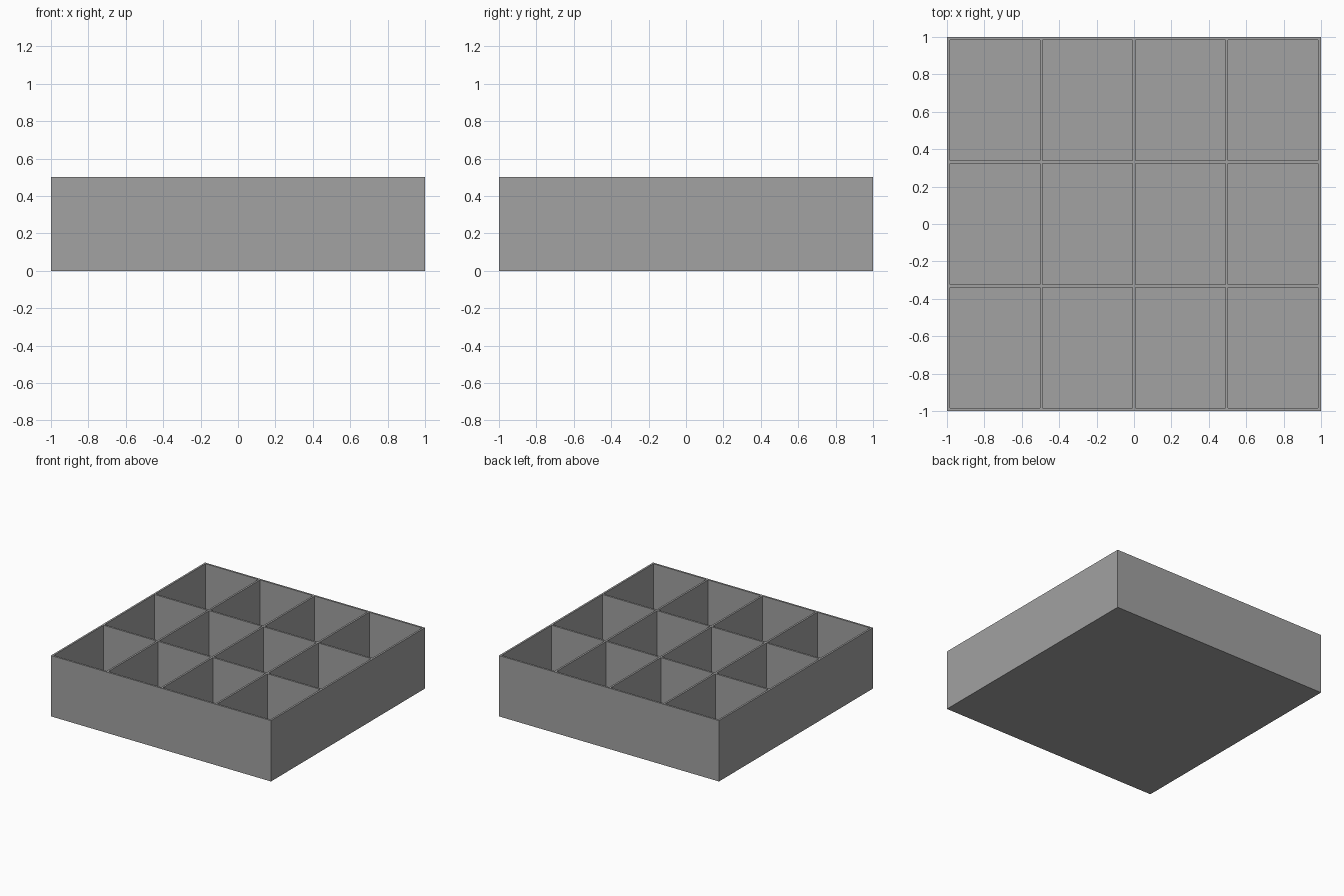
import bpy, bmesh
from mathutils import Vector

if "Cube" in bpy.data.objects:
    bpy.data.objects.remove(bpy.data.objects["Cube"])

HEIGHT, WALL, FLOOR = 0.5, 0.0156, 0.0156
COLUMNS, ROWS = 4, 3

grey = bpy.data.materials.new("grey")
grey.diffuse_color = (0.36, 0.36, 0.36, 1)
grey.use_nodes = True
grey.node_tree.nodes["Principled BSDF"].inputs["Base Color"].default_value = grey.diffuse_color


def pocket_edges(count):
    """Start and end of each pocket along one 2 unit side."""
    size = (2 - WALL * (count + 1)) / count
    starts = [-1 + WALL + i * (size + WALL) for i in range(count)]
    return [(s, s + size) for s in starts]


columns, rows = pocket_edges(COLUMNS), pocket_edges(ROWS)

# Solid block
bm = bmesh.new()
bmesh.ops.create_cube(bm, size=1)
bmesh.ops.scale(bm, vec=(2, 2, HEIGHT), verts=bm.verts)
bmesh.ops.translate(bm, vec=(0, 0, HEIGHT / 2), verts=bm.verts)


def top_faces():
    return [f for f in bm.faces if f.calc_center_median().z > HEIGHT - 1e-4]


# Score the wall lines into the top face
for axis, spans in ((Vector((1, 0, 0)), columns), (Vector((0, 1, 0)), rows)):
    for span in spans:
        for offset in span:
            faces = top_faces()
            edges = {e for f in faces for e in f.edges}
            verts = {v for f in faces for v in f.verts}
            bmesh.ops.bisect_plane(bm, geom=[*verts, *edges, *faces], dist=1e-5,
                                   plane_co=axis * offset, plane_no=axis)


def inside(value, spans):
    return any(a < value < b for a, b in spans)


# Sink the compartments down to the floor
pockets = [f for f in top_faces()
           if inside(f.calc_center_median().x, columns)
           and inside(f.calc_center_median().y, rows)]
sunk = bmesh.ops.extrude_discrete_faces(bm, faces=pockets)["faces"]
bmesh.ops.translate(bm, vec=(0, 0, FLOOR - HEIGHT),
                    verts=list({v for f in sunk for v in f.verts}))
bmesh.ops.recalc_face_normals(bm, faces=bm.faces)

mesh = bpy.data.meshes.new("compartment_tray")
bm.to_mesh(mesh)
bm.free()
mesh.materials.append(grey)
tray = bpy.data.objects.new("compartment_tray", mesh)
bpy.context.collection.objects.link(tray)
